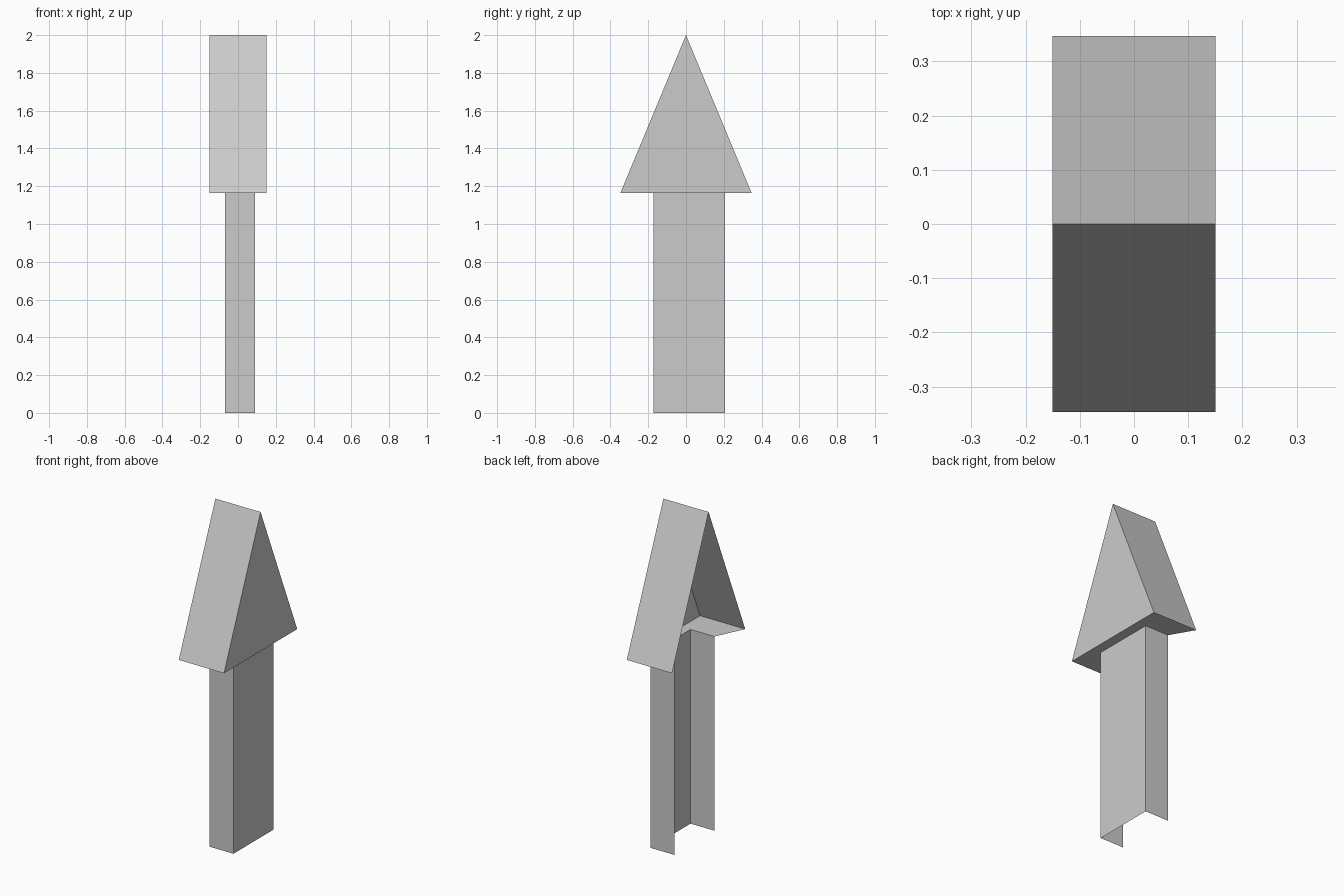
import bpy, bmesh

if "Cube" in bpy.data.objects:
    bpy.data.objects.remove(bpy.data.objects["Cube"])


def u_ring(x0, x1, y0, y1, z):
    """Three-sided outline, open towards -x."""
    return [(x0, y0, z), (x1, y0, z), (x1, y1, z), (x0, y1, z)]


def loft(name, rings):
    """Skin open outlines from bottom to top as one flat-shaded shell."""
    bm = bmesh.new()
    rows = [[bm.verts.new(p) for p in ring] for ring in rings]
    for low, high in zip(rows, rows[1:]):
        for i in range(len(low) - 1):
            bm.faces.new((low[i], low[i + 1], high[i + 1], high[i]))
    bmesh.ops.remove_doubles(bm, verts=bm.verts[:], dist=1e-4)
    mesh = bpy.data.meshes.new(name)
    bm.to_mesh(mesh)
    bm.free()
    obj = bpy.data.objects.new(name, mesh)
    bpy.context.collection.objects.link(obj)
    return obj


EAVE_Z, TOP_Z = 1.165, 2.0
TRUNK = (-0.068, 0.091, -0.173, 0.207)

# Shaft: open channel, no back wall or floor
loft("shaft", [u_ring(*TRUNK, 0), u_ring(*TRUNK, EAVE_Z)])

# Pointed head: underside flange from the shaft, then slopes closing on a ridge
loft("pointed_head", [
    u_ring(*TRUNK, EAVE_Z),
    u_ring(-0.15, 0.15, -0.347, 0.347, EAVE_Z),
    u_ring(-0.15, 0.15, 0, 0, TOP_Z),
])
